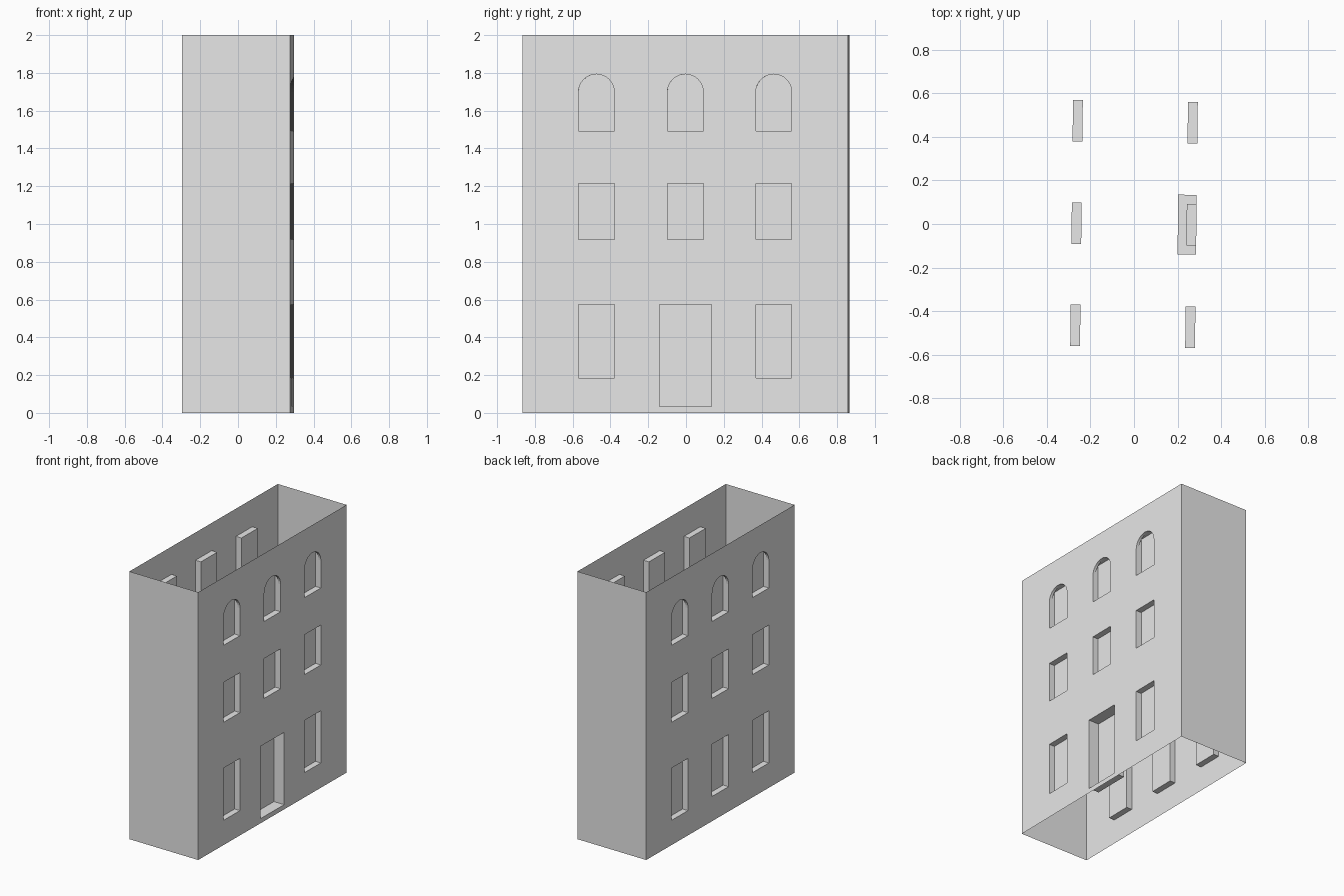
import bpy, bmesh, math
from mathutils import Matrix, Vector

cube = bpy.data.objects.get("Cube")
if cube:
    bpy.data.objects.remove(cube, do_unlink=True)

HALF_W, HALF_L, HEIGHT = 0.2865, 0.862, 2.0
YAW = -0.0115            # the shell stands very slightly turned
COLUMNS = (-0.471, 0.0, 0.468)
HALF_WIN = 0.095
DEPTH, DOOR_DEPTH, ARCH_DEPTH = 0.045, 0.085, 0.02

plaster = bpy.data.materials.new("light_grey_plaster")
plaster.use_nodes = True
grey = (0.8, 0.8, 0.8, 1)
plaster.diffuse_color = grey
plaster.node_tree.nodes["Principled BSDF"].inputs["Base Color"].default_value = grey


def finish(bm, name, turn):
    """Turn the part into place and make it an object."""
    bm.transform(Matrix.Rotation(YAW + turn, 4, "Z"))
    mesh = bpy.data.meshes.new(name)
    bm.to_mesh(mesh)
    bm.free()
    mesh.materials.append(plaster)
    bpy.context.collection.objects.link(bpy.data.objects.new(name, mesh))


def rectangle(y, half, z0, z1):
    return [(y - half, z0), (y + half, z0), (y + half, z1), (y - half, z1)]


def arch(y, half, z0, z1, steps=16):
    spring = z1 - half
    curve = [(y + half * math.cos(math.pi * i / steps),
              spring + half * math.sin(math.pi * i / steps)) for i in range(steps + 1)]
    return [(y - half, z0), (y + half, z0)] + curve


def add_ring(bm, outline, x):
    return [bm.verts.new((x, y, z)) for y, z in outline]


def bridge(bm, outer, inner):
    """Join two rings with faces that look into the opening."""
    for i in range(len(outer)):
        j = (i + 1) % len(outer)
        bm.faces.new((outer[i], outer[j], inner[j], inner[i]))


def recess(name, outline, depth, turn, closed=True):
    bm = bmesh.new()
    outer = add_ring(bm, outline, HALF_W)
    inner = add_ring(bm, outline, HALF_W - depth)
    bridge(bm, outer, inner)
    if closed:
        bm.faces.new(inner)
    finish(bm, name, turn)


def pierced_wall(name, holes, turn):
    """Flat long wall with the openings cut out."""
    bm = bmesh.new()
    for outline in [rectangle(0, HALF_L, 0, HEIGHT)] + holes:
        ring = add_ring(bm, outline, HALF_W)
        for i, v in enumerate(ring):
            bm.edges.new((v, ring[(i + 1) % len(ring)]))
    bmesh.ops.triangle_fill(bm, edges=bm.edges[:], use_beauty=True, normal=Vector((1, 0, 0)))
    bm.normal_update()
    bmesh.ops.reverse_faces(bm, faces=[f for f in bm.faces if f.normal.x < 0])
    finish(bm, name, turn)


def long_side(side, turn, has_door):
    holes = []
    for n, y in enumerate(COLUMNS, 1):
        # ground floor window or door
        if has_door and n == 2:
            door = rectangle(y, 0.137, 0.035, 0.575)
            recess(side + "_door_recess", door, DOOR_DEPTH, turn)
            holes.append(door)
        else:
            low = rectangle(y, HALF_WIN, 0.185, 0.575)
            recess(f"{side}_ground_window_{n}", low, DEPTH, turn)
            holes.append(low)
        # middle floor window
        middle = rectangle(y, HALF_WIN, 0.917, 1.215)
        recess(f"{side}_middle_window_{n}", middle, DEPTH, turn)
        holes.append(middle)
        # top floor window: square box behind a rounded arch
        recess(f"{side}_top_window_{n}", rectangle(y, HALF_WIN, 1.492, 1.793), DEPTH, turn)
        rounded = arch(y, HALF_WIN, 1.492, 1.793)
        recess(f"{side}_top_arch_{n}", rounded, ARCH_DEPTH, turn, closed=False)
        holes.append(rounded)
    pierced_wall(side + "_wall", holes, turn)


def end_wall(name, turn):
    bm = bmesh.new()
    bm.faces.new([bm.verts.new((x, -HALF_L, z)) for x, z in rectangle(0, HALF_W, 0, HEIGHT)])
    finish(bm, name, turn)


long_side("door_side", 0, True)
long_side("plain_side", math.pi, False)
end_wall("front_wall", 0)
end_wall("back_wall", math.pi)
